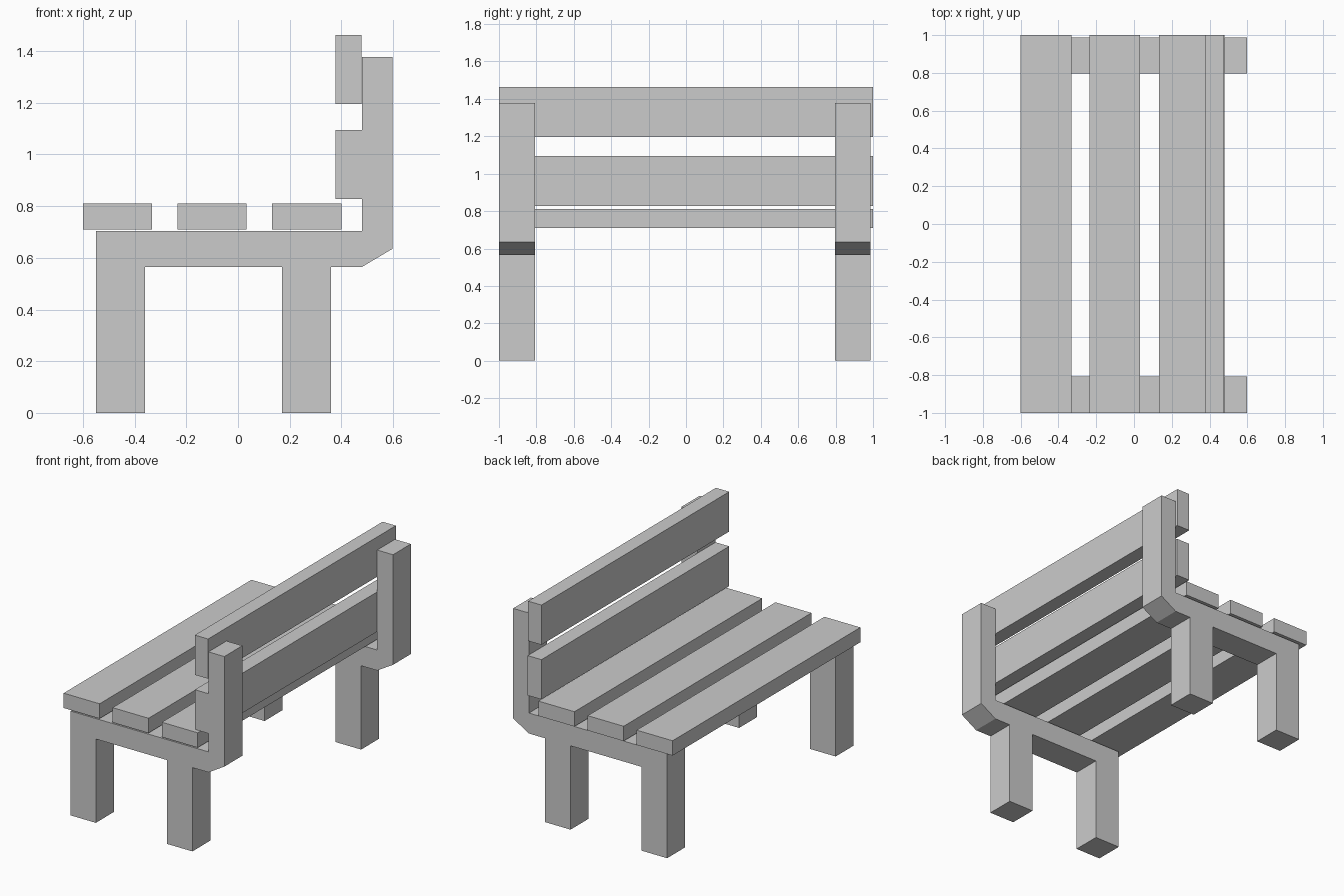
import bpy, bmesh

if "Cube" in bpy.data.objects:
    bpy.data.objects.remove(bpy.data.objects["Cube"])


def box(name, x0, x1, z0, z1, y0=-1.0, y1=1.0):
    """Axis-aligned plank from its limits."""
    bm = bmesh.new()
    bmesh.ops.create_cube(bm, size=1)
    for v in bm.verts:
        v.co.x = x1 if v.co.x > 0 else x0
        v.co.y = y1 if v.co.y > 0 else y0
        v.co.z = z1 if v.co.z > 0 else z0
    return finish(name, bm)


def extrude_profile(name, pts, y0, y1):
    """Extrude an x-z outline along y."""
    bm = bmesh.new()
    face = bm.faces.new([bm.verts.new((x, y0, z)) for x, z in pts])
    ext = bmesh.ops.extrude_face_region(bm, geom=[face])
    for v in ext["geom"]:
        if isinstance(v, bmesh.types.BMVert):
            v.co.y = y1
    return finish(name, bm)


def finish(name, bm):
    bmesh.ops.recalc_face_normals(bm, faces=bm.faces[:])
    mesh = bpy.data.meshes.new(name)
    bm.to_mesh(mesh)
    bm.free()
    obj = bpy.data.objects.new(name, mesh)
    bpy.context.collection.objects.link(obj)
    return obj


# Side frames: two legs, seat rail and back post in one outline
FRAME = [(-0.55, 0), (-0.36, 0), (-0.36, 0.565), (0.17, 0.565), (0.17, 0),
         (0.36, 0), (0.36, 0.565), (0.48, 0.565), (0.598, 0.635),
         (0.598, 1.377), (0.48, 1.377), (0.48, 0.703), (-0.55, 0.703)]
for side, y0, y1 in (("front", -1.0, -0.808), ("rear", 0.797, 0.987)):
    extrude_profile(f"{side}_side_frame", FRAME, y0, y1)

# Seat slats
for i, x in enumerate((-0.60, -0.235, 0.132)):
    box(f"seat_slat_{i + 1}", x, x + 0.268, 0.71, 0.81)

# Backrest slats
for i, (z, x1) in enumerate(((0.827, 0.48), (1.195, 0.477))):
    box(f"back_slat_{i + 1}", 0.378, x1, z, z + 0.268)
